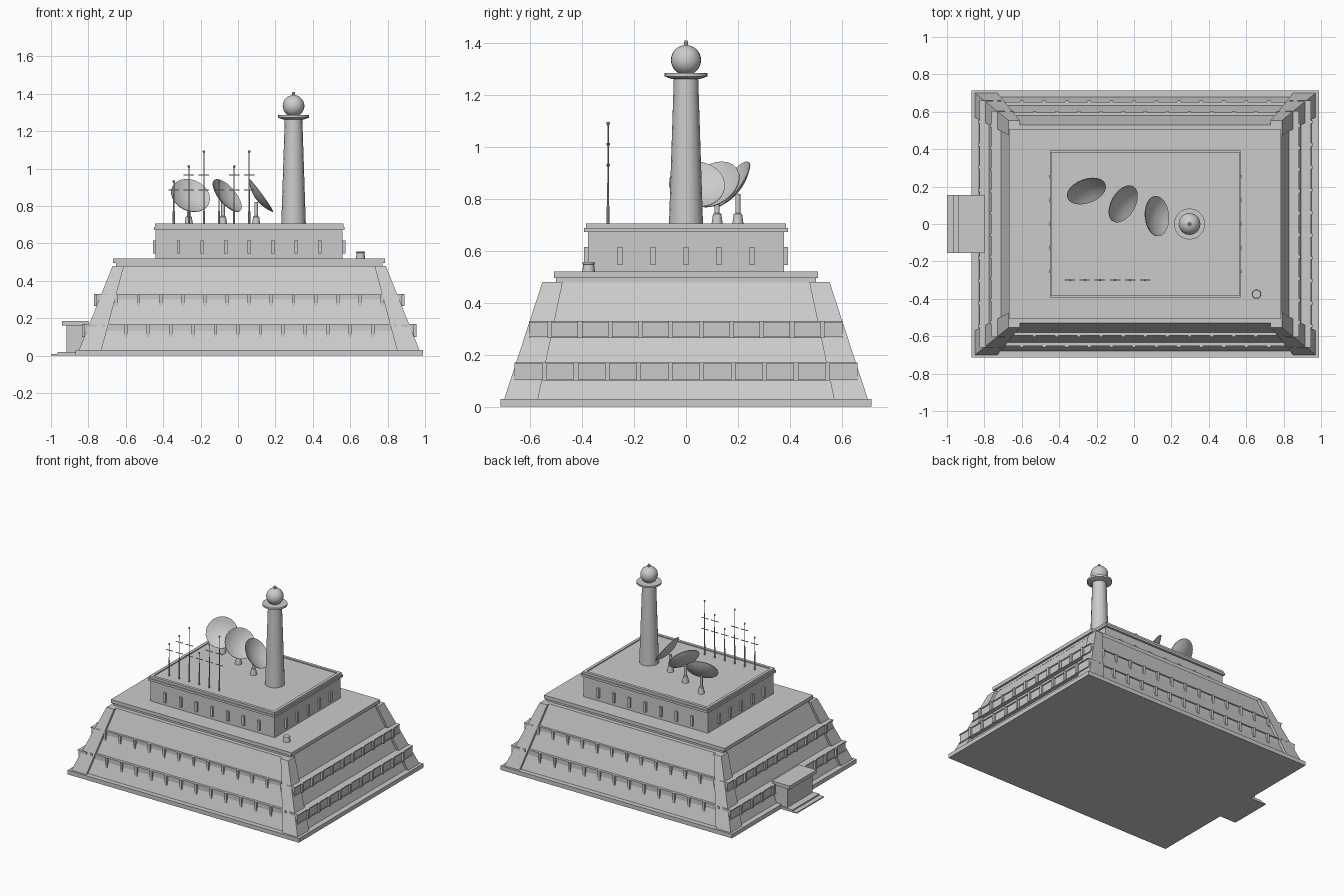
import bpy, bmesh, math
from mathutils import Vector, Matrix

cube = bpy.data.objects.get("Cube")
if cube:
    bpy.data.objects.remove(cube, do_unlink=True)

grey = bpy.data.materials.new("concrete grey")
grey.use_nodes = True
colour = (0.6, 0.6, 0.6, 1)
grey.diffuse_color = colour
grey.node_tree.nodes["Principled BSDF"].inputs["Base Color"].default_value = colour

CX = 0.06  # centre of the building, offset by the entrance


def finish(name, bm, smooth=False):
    bmesh.ops.recalc_face_normals(bm, faces=bm.faces)
    mesh = bpy.data.meshes.new(name)
    bm.to_mesh(mesh)
    bm.free()
    mesh.materials.append(grey)
    obj = bpy.data.objects.new(name, mesh)
    bpy.context.collection.objects.link(obj)
    if smooth:
        bpy.ops.object.select_all(action='DESELECT')
        obj.select_set(True)
        bpy.context.view_layer.objects.active = obj
        bpy.ops.object.shade_smooth_by_angle(angle=math.radians(35))
    return obj


def taper(bm, low, high, z0, z1):
    """Block between two rectangles, each given as x0, x1, y0, y1."""
    rings = []
    for (x0, x1, y0, y1), z in ((low, z0), (high, z1)):
        rings.append([bm.verts.new((x, y, z)) for x, y in
                      ((x0, y0), (x1, y0), (x1, y1), (x0, y1))])
    a, b = rings
    bm.faces.new(a)
    bm.faces.new(b)
    for i in range(4):
        j = (i + 1) % 4
        bm.faces.new((a[i], a[j], b[j], b[i]))


def box(bm, x0, x1, y0, y1, z0, z1):
    taper(bm, (x0, x1, y0, y1), (x0, x1, y0, y1), z0, z1)


def centred(bm, hx, hy, z0, z1):
    box(bm, CX - hx, CX + hx, -hy, hy, z0, z1)


def lathe(bm, profile, sides, matrix):
    """Revolve a radius/height profile about z, then place it."""
    start = bm.verts[:]
    verts = [bm.verts.new((r, 0, z)) for r, z in profile]
    edges = [bm.edges.new(p) for p in zip(verts, verts[1:])]
    bmesh.ops.spin(bm, geom=verts + edges, cent=(0, 0, 0), axis=(0, 0, 1),
                   angle=math.tau, steps=sides, use_merge=True)
    old = set(start)
    new = [v for v in bm.verts if v not in old]
    bmesh.ops.remove_doubles(bm, verts=new, dist=0.00005)
    new = [v for v in bm.verts if v not in old]
    bmesh.ops.transform(bm, matrix=matrix, verts=new)


# Base slab and sloping walls
bm = bmesh.new()
centred(bm, 0.93, 0.715, 0, 0.03)
finish("base_slab", bm)

bm = bmesh.new()
taper(bm, (CX - 0.89, CX + 0.89, -0.68, 0.68),
      (CX - 0.71, CX + 0.71, -0.53, 0.53), 0.03, 0.48)
finish("sloping_walls", bm)

# Corner buttresses
bm = bmesh.new()
for sx in (-1, 1):
    for sy in (-1, 1):
        taper(bm, (CX + sx * 0.79, CX + sx * 0.91, sy * 0.57, sy * 0.70),
              (CX + sx * 0.67, CX + sx * 0.73, sy * 0.475, sy * 0.553), 0.03, 0.48)
finish("corner_buttresses", bm)

# Window bands: panes, rails and projecting mullions on all four sides
bands = (  # z0, z1, half x, half y, front window half length, side window half length
    (0.10, 0.17, 0.895, 0.660, 0.78, 0.545, 13),
    (0.265, 0.33, 0.830, 0.604, 0.71, 0.525, 12),
)
for label, (z0, z1, hx, hy, wx, wy, count) in zip(("lower", "upper"), bands):
    panes, frames = bmesh.new(), bmesh.new()
    for s in (-1, 1):
        # front and back
        box(panes, CX - wx, CX + wx, s * (hy - 0.08), s * (hy - 0.014), z0, z1)
        for za, zb in ((z0, z0 + 0.006), (z1 - 0.006, z1)):
            box(frames, CX - wx, CX + wx, s * (hy - 0.06), s * (hy - 0.008), za, zb)
        for i in range(count + 1):
            x = CX - wx + 2 * wx * i / count
            box(frames, x - 0.009, x + 0.009, s * (hy - 0.06), s * hy, z0, z1)
        # left and right sides, running past the buttresses
        box(panes, CX + s * (hx - 0.08), CX + s * (hx - 0.014), -hy, hy, z0, z1)
        for za, zb in ((z0, z0 + 0.006), (z1 - 0.006, z1)):
            box(frames, CX + s * (hx - 0.06), CX + s * (hx - 0.008), -hy, hy, za, zb)
        for i in range(10):
            y = -wy + 2 * wy * i / 9
            box(frames, CX + s * (hx - 0.06), CX + s * hx, y - 0.009, y + 0.009, z0, z1)
    finish(label + "_window_panes", panes)
    finish(label + "_window_frames", frames)

# Terrace roof
bm = bmesh.new()
centred(bm, 0.712, 0.50, 0.478, 0.495)
centred(bm, 0.727, 0.508, 0.495, 0.52)
finish("terrace_roof", bm)

# Upper storey with cornice and parapet rim
bm = bmesh.new()
centred(bm, 0.50, 0.378, 0.52, 0.67)
finish("upper_storey", bm)

bm = bmesh.new()
centred(bm, 0.51, 0.393, 0.672, 0.688)
centred(bm, 0.495, 0.378, 0.665, 0.698)
for s in (-1, 1):
    box(bm, CX - 0.503, CX + 0.503, s * 0.365, s * 0.386, 0.688, 0.705)
    box(bm, CX + s * 0.482, CX + s * 0.503, -0.365, 0.365, 0.688, 0.705)
finish("upper_cornice", bm)

# Vertical fins around the upper storey
bm = bmesh.new()
for s in (-1, 1):
    for i in range(-3, 4):
        x = CX + i * 0.126
        box(bm, x - 0.009, x + 0.009, s * 0.37, s * 0.392, 0.545, 0.615)
    for i in range(-2, 3):
        y = i * 0.127
        box(bm, CX + s * 0.49, CX + s * 0.514, y - 0.009, y + 0.009, 0.545, 0.615)
finish("upper_fins", bm)

# Tower with platform, globe and finial
tower = Matrix.Translation((0.297, 0, 0))
bm = bmesh.new()
lathe(bm, ((0, 0.69), (0.066, 0.69), (0.047, 1.265), (0, 1.265)), 16, tower)
finish("tower_shaft", bm, True)
bm = bmesh.new()
lathe(bm, ((0, 1.262), (0.055, 1.262), (0.083, 1.272), (0.083, 1.285), (0, 1.285)), 24, tower)
finish("tower_platform", bm, True)
bm = bmesh.new()
bmesh.ops.create_uvsphere(bm, u_segments=24, v_segments=16, radius=0.058,
                          matrix=Matrix.Translation((0.297, 0, 1.335)))
finish("tower_globe", bm, True)
bm = bmesh.new()
lathe(bm, ((0, 1.385), (0.009, 1.385), (0.009, 1.405), (0.005, 1.41), (0, 1.41)), 10, tower)
finish("tower_finial", bm, True)

# Three dishes on pedestals, each turned further round
for n, (x, y, turn) in enumerate(((-0.263, 0.20, -70), (-0.08, 0.12, -30), (0.097, 0.04, 5)), 1):
    bm = bmesh.new()
    lathe(bm, ((0, 0.695), (0.023, 0.695), (0.016, 0.742), (0.010, 0.745),
               (0.010, 0.82), (0, 0.82)), 12, Matrix.Translation((x, y, 0)))
    finish(f"dish_pedestal_{n}", bm, True)

    a, e = math.radians(turn), math.radians(36)
    aim = Vector((math.cos(a) * math.cos(e), math.sin(a) * math.cos(e), math.sin(e)))
    centre = Vector((x, y, 0.857)) + 0.027 * Vector((math.cos(a), math.sin(a), 0))
    place = Matrix.Translation(centre) @ aim.to_track_quat('Z', 'Y').to_matrix().to_4x4()
    bowl = [(0.108 * i / 6, 0.03 * (i / 6) ** 2 - 0.03) for i in range(7)]
    back = [(r, z - 0.004) for r, z in reversed(bowl)]
    bm = bmesh.new()
    lathe(bm, bowl + back, 24, place)
    finish(f"dish_{n}", bm, True)

# Row of masts with cross bars and tip knobs
bm = bmesh.new()
for i in range(6):
    x, top = -0.343 + i * 0.0805, (0.935, 1.015, 1.095)[i % 3]
    lathe(bm, ((0, 0.695), (0.006, 0.695), (0.006, 0.77), (0.0035, 0.775), (0.003, top - 0.012),
               (0.0065, top - 0.006), (0.0065, top), (0, top + 0.003)),
          8, Matrix.Translation((x, -0.3, 0)))
    for z in (0.885, 0.965):
        if z < top - 0.03:
            box(bm, x - 0.028, x + 0.028, -0.302, -0.298, z - 0.002, z + 0.002)
finish("antenna_masts", bm)

# Roof vent
bm = bmesh.new()
lathe(bm, ((0, 0.515), (0.025, 0.515), (0.021, 0.548), (0.024, 0.55), (0.022, 0.557),
           (0, 0.557)), 16, Matrix.Translation((0.655, -0.375, 0)))
finish("roof_vent", bm, True)

# Entrance porch and steps
bm = bmesh.new()
box(bm, -0.917, -0.80, -0.145, 0.145, 0, 0.165)
box(bm, -0.942, -0.80, -0.155, 0.155, 0.16, 0.185)
finish("entrance_porch", bm)
bm = bmesh.new()
box(bm, -1.0, -0.86, -0.155, 0.155, 0, 0.008)
box(bm, -0.965, -0.86, -0.155, 0.155, 0.008, 0.018)
finish("entrance_steps", bm)
